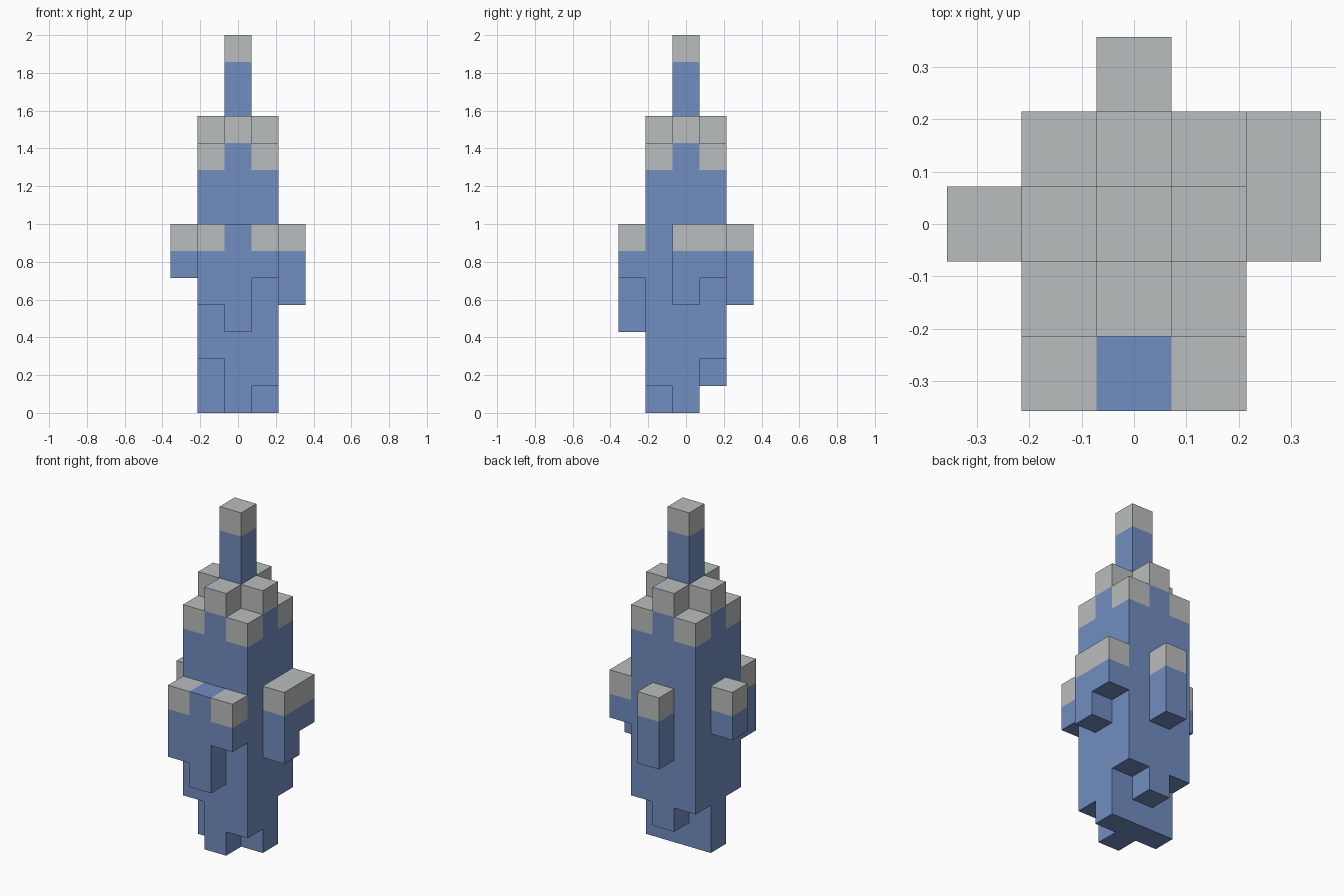
import bpy, bmesh
from mathutils import Vector

cube = bpy.data.objects.get("Cube")
if cube:
    bpy.data.objects.remove(cube, do_unlink=True)

UNIT = 2 / 14  # edge length of one block


def material(name, rgb):
    mat = bpy.data.materials.new(name)
    mat.use_nodes = True
    colour = (*rgb, 1)
    mat.diffuse_color = colour
    mat.node_tree.nodes["Principled BSDF"].inputs["Base Color"].default_value = colour
    return mat


blue = material("blue", (0.165, 0.266, 0.533))
grey = material("light grey", (0.49, 0.515, 0.508))

# Each part: (column x, column y) -> (lowest block, top height, capped in grey)
parts = {
    "central_spire": {(0, 0): (0, 14, True)},
    "tower_sides": {
        (0, -1): (0, 11, True), (0, 1): (1, 11, True),
        (-1, 0): (0, 11, True), (1, 0): (0, 11, True)},
    "tower_corners": {
        (-1, -1): (2, 10, True), (1, -1): (1, 10, True),
        (-1, 1): (2, 10, True), (1, 1): (2, 10, True)},
    "front_ledge": {
        (-1, -2): (4, 7, True), (0, -2): (3, 7, False), (1, -2): (5, 7, True)},
    "left_ledge": {(2, 0): (4, 7, True), (2, 1): (5, 7, True)},
    "back_ledge": {(0, 2): (4, 7, True)},
    "right_ledge": {(-2, 0): (5, 7, True)},
}

filled = {(x, y, z) for columns in parts.values()
          for (x, y), (low, high, _) in columns.items() for z in range(low, high)}


def add_block_face(bm, cell, axis, sign, index):
    """Add one square side of a block, wound so that it faces outwards."""
    normal, u, v = Vector(), Vector(), Vector()
    normal[axis] = sign
    u[(axis + 1) % 3] = 1
    v[(axis + 2) % 3] = sign
    middle = Vector(cell) + Vector((0, 0, 0.5)) + normal / 2
    corners = [middle + (u * a + v * b) / 2
               for a, b in ((-1, -1), (1, -1), (1, 1), (-1, 1))]
    face = bm.faces.new([bm.verts.new(c * UNIT) for c in corners])
    face.material_index = index


def build_part(name, columns):
    bm = bmesh.new()
    for (x, y), (low, high, capped) in columns.items():
        for z in range(low, high):
            index = int(capped and z == high - 1)
            for axis in range(3):
                for sign in (-1, 1):
                    neighbour = [x, y, z]
                    neighbour[axis] += sign
                    if tuple(neighbour) not in filled:
                        add_block_face(bm, (x, y, z), axis, sign, index)
    # Weld the blocks and merge flat areas of one colour
    bmesh.ops.remove_doubles(bm, verts=bm.verts, dist=UNIT / 100)
    bmesh.ops.dissolve_limit(bm, angle_limit=0.01, verts=bm.verts,
                             edges=bm.edges, delimit={'MATERIAL'})
    mesh = bpy.data.meshes.new(name)
    bm.to_mesh(mesh)
    bm.free()
    mesh.materials.append(blue)
    mesh.materials.append(grey)
    bpy.context.collection.objects.link(bpy.data.objects.new(name, mesh))


for part_name, part_columns in parts.items():
    build_part(part_name, part_columns)
